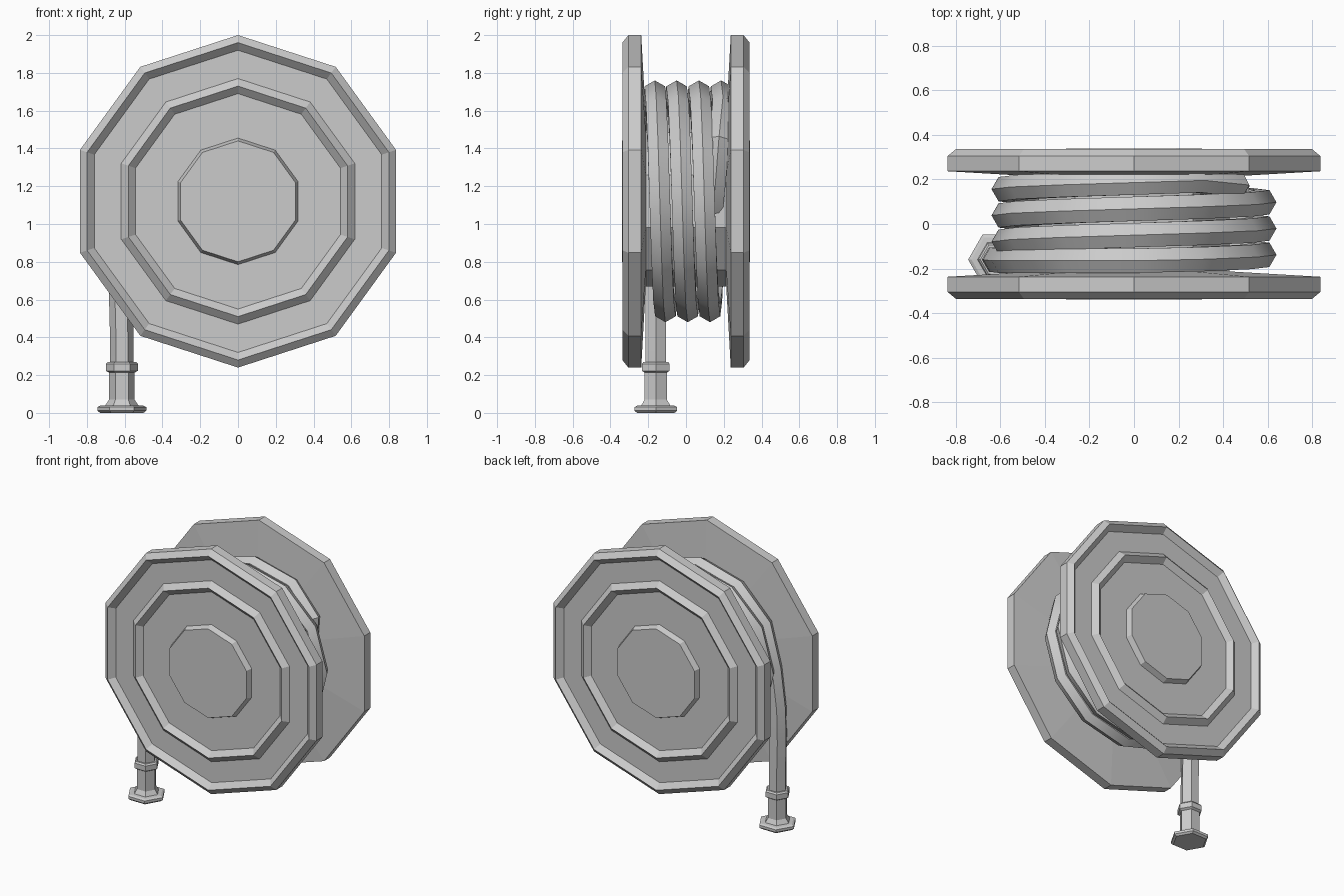
import bpy
import bmesh
from math import cos, sin, pi, radians
from mathutils import Vector

cube = bpy.data.objects.get("Cube")
if cube:
    bpy.data.objects.remove(cube, do_unlink=True)

GREY = (0.6, 0.6, 0.6, 1)
grey = bpy.data.materials.new("plain grey")
grey.use_nodes = True
grey.diffuse_color = GREY
grey.node_tree.nodes["Principled BSDF"].inputs["Base Color"].default_value = GREY

AXLE_Z = 1.12


def finish(name, bm, smooth=False):
    bmesh.ops.recalc_face_normals(bm, faces=bm.faces[:])
    mesh = bpy.data.meshes.new(name)
    bm.to_mesh(mesh)
    bm.free()
    mesh.materials.append(grey)
    obj = bpy.data.objects.new(name, mesh)
    bpy.context.collection.objects.link(obj)
    if smooth:
        bpy.ops.object.select_all(action="DESELECT")
        obj.select_set(True)
        bpy.context.view_layer.objects.active = obj
        bpy.ops.object.shade_smooth_by_angle(angle=radians(35))
    return obj


def skin(name, rings, smooth=False):
    """Bridge successive rings of points and cap both ends."""
    bm = bmesh.new()
    loops = [[bm.verts.new(p) for p in ring] for ring in rings]
    n = len(loops[0])
    for a, b in zip(loops, loops[1:]):
        for i in range(n):
            j = (i + 1) % n
            bm.faces.new((a[i], a[j], b[j], b[i]))
    bm.faces.new(loops[0])
    bm.faces.new(loops[-1])
    return finish(name, bm, smooth)


def reel_rings(profile, side=1):
    """Ten-sided rings around the axle, one corner straight up."""
    return [[(r * sin(i * pi / 5), side * y, AXLE_Z + r * cos(i * pi / 5))
             for i in range(10)] for r, y in profile]


# Side discs: hub plate, raised ring, chamfered rim, gently coned inner face
disc = [(0.32, 0.34), (0.335, 0.30), (0.57, 0.30), (0.61, 0.335), (0.65, 0.30),
        (0.80, 0.30), (0.84, 0.337), (0.88, 0.305), (0.88, 0.237), (0.45, 0.213)]
skin("front_disc", reel_rings(disc, -1))
skin("back_disc", reel_rings(disc, 1))

# Drum between the discs
skin("drum", reel_rings([(0.45, -0.22), (0.45, 0.22)]))

# Hose: drop to the nozzle, coils around the drum, tail tucked into the drum
NX, NY = -0.615, -0.16
COIL = 0.577
path = [Vector(p) for p in ((NX, NY, 0.25), (NX, NY, 0.42),
                            (NX - 0.005, NY, 0.62), (NX, NY, 0.85))]
for a in range(0, 1201, 30):
    y = max(-0.165, -0.05 + (a - 450) / 360 * 0.118)
    t = radians(a)
    path.append(Vector((-COIL * cos(t), y, AXLE_Z + COIL * sin(t))))
path += [Vector(p) for p in ((0.46, 0.175, 1.44), (0.455, 0.155, 1.22), (0.39, 0.14, 1.08))]

rings = []
for i, p in enumerate(path):
    tangent = (path[min(i + 1, len(path) - 1)] - path[max(i - 1, 0)]).normalized()
    out = tangent.cross(Vector((0, 1, 0))).normalized()
    side = out.cross(tangent)
    rings.append([p + 0.063 * (cos(k * pi / 3) * out + sin(k * pi / 3) * side)
                  for k in range(6)])
skin("hose", rings, smooth=True)

# Nozzle: flared foot, barrel and collar, six-sided
nozzle = [(0.115, 0), (0.13, 0.012), (0.13, 0.03), (0.115, 0.038), (0.088, 0.04),
          (0.068, 0.07), (0.068, 0.213), (0.085, 0.223), (0.085, 0.26), (0.075, 0.27)]
skin("nozzle", [[(NX + r * cos(k * pi / 3), NY + r * sin(k * pi / 3), z)
                 for k in range(6)] for r, z in nozzle])
